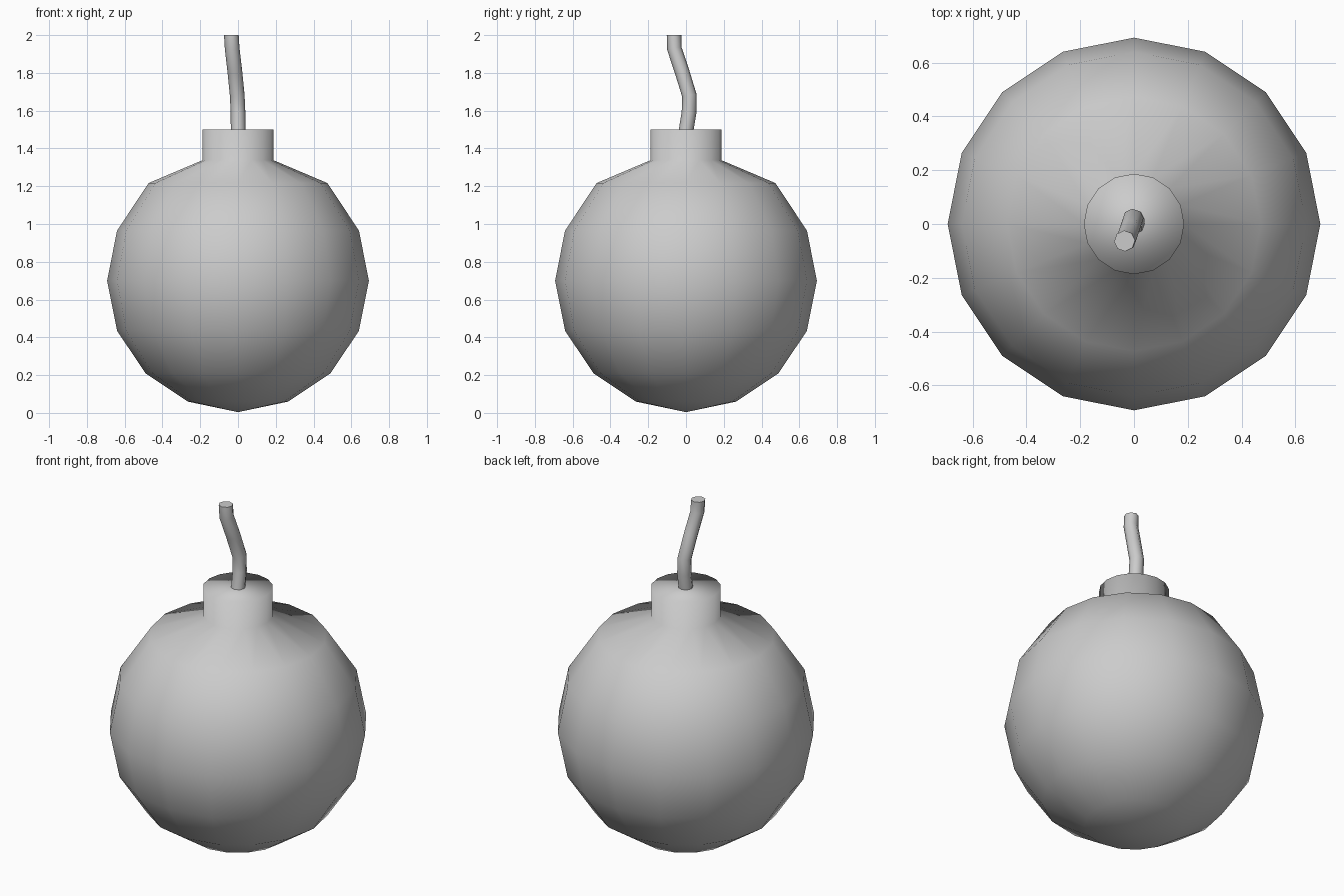
import bpy, bmesh, math
from mathutils import Vector

if "Cube" in bpy.data.objects:
    bpy.data.objects.remove(bpy.data.objects["Cube"])

SIDES = 16
R, CZ = 0.693, 0.70

# Body profile: lower rings of a coarse sphere, shoulder, then the neck
profile = [(R * math.cos(a), CZ + R * math.sin(a))
           for a in (math.radians(d) for d in (-90, -67.5, -45, -22.5, 0, 22.5))]
profile += [(0.508 * 0.98 - 0.025, 1.217), (0.187, 1.338), (0.187, 1.50)]
profile[0] = (0.0, 0.004)

# Round body with neck, lathed around z
bm = bmesh.new()
verts = [bm.verts.new((r, 0, z)) for r, z in profile]
edges = [bm.edges.new(pair) for pair in zip(verts, verts[1:])]
bmesh.ops.spin(bm, geom=verts + edges, cent=(0, 0, 0), axis=(0, 0, 1),
               angle=math.tau, steps=SIDES)
bmesh.ops.remove_doubles(bm, verts=bm.verts, dist=1e-4)
# Flat cap on the neck
bmesh.ops.holes_fill(bm, edges=[e for e in bm.edges if e.is_boundary], sides=0)
bmesh.ops.recalc_face_normals(bm, faces=bm.faces)
for f in bm.faces:
    f.smooth = True
mesh = bpy.data.meshes.new("round_body")
bm.to_mesh(mesh)
bm.free()
bpy.context.collection.objects.link(bpy.data.objects.new("round_body", mesh))

# Wavy fuse: an eight-sided tube along a short path
path = [(0.001, -0.002, 1.48), (0.0, 0.016, 1.59), (-0.004, 0.018, 1.68),
        (-0.017, -0.022, 1.81), (-0.031, -0.062, 1.93), (-0.035, -0.063, 2.0)]
curve = bpy.data.curves.new("fuse", 'CURVE')
curve.dimensions = '3D'
curve.bevel_depth = 0.039
curve.bevel_resolution = 2
curve.use_fill_caps = True
spline = curve.splines.new('POLY')
spline.points.add(len(path) - 1)
for point, co in zip(spline.points, path):
    point.co = (*co, 1)
spline.use_smooth = True
fuse = bpy.data.objects.new("fuse", curve)
bpy.context.collection.objects.link(fuse)
bpy.context.view_layer.objects.active = fuse
fuse.select_set(True)
bpy.ops.object.convert(target='MESH')

# Level the fuse tip at the full height
tip = Vector(path[-1])
for v in bpy.context.object.data.vertices:
    if (v.co - tip).length < 0.045:
        v.co.z = 2.0
